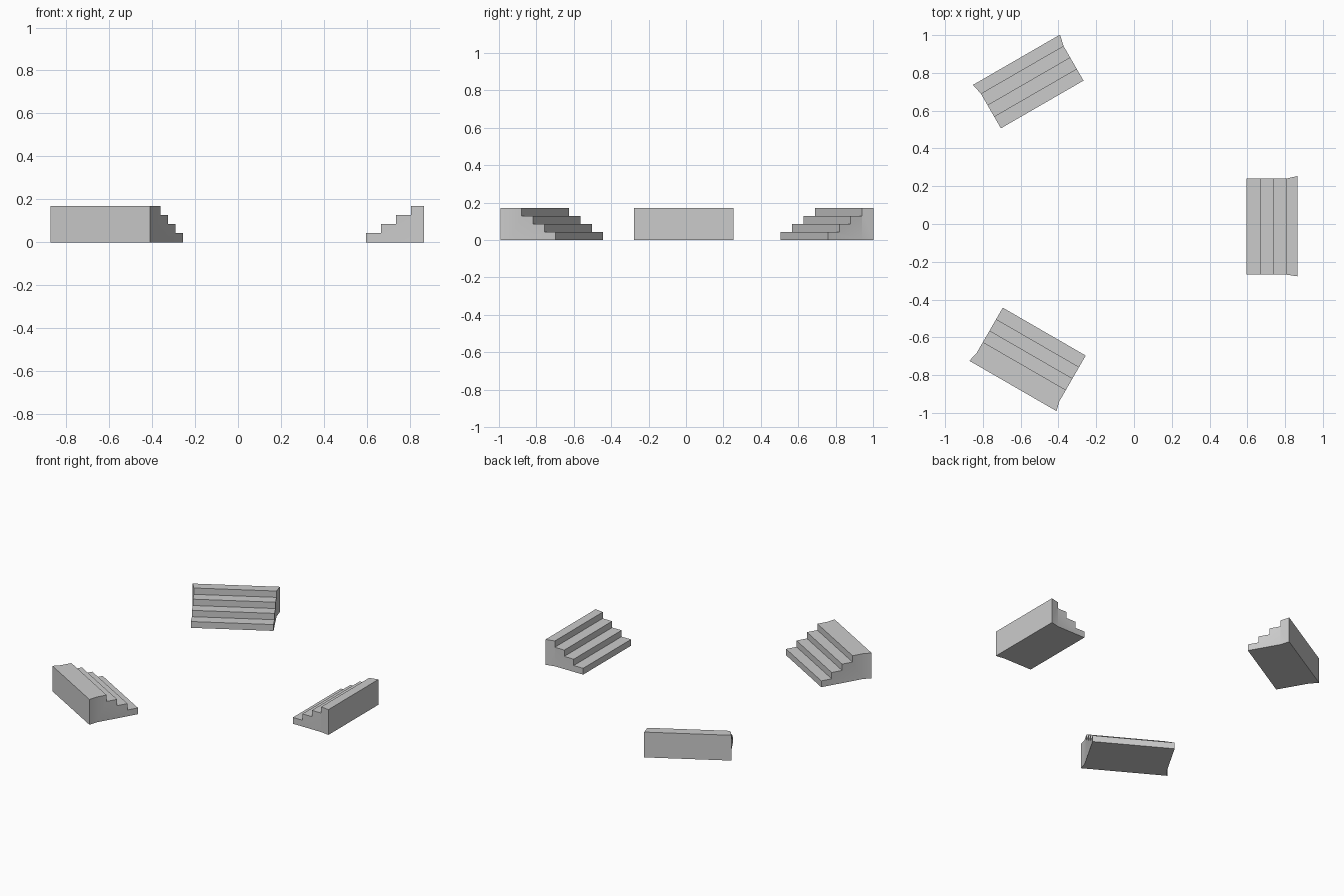
import bpy
import bmesh
from math import radians
from mathutils import Matrix

if "Cube" in bpy.data.objects:
    bpy.data.objects.remove(bpy.data.objects["Cube"])

RISE = 0.0425   # height of one step
TREAD = 0.07    # depth of one step


def make_stairs(name, angle, r0, flare, back, t0, t1, b0, b1):
    """Four-step block climbing outward from r0; ends flare from b-lines at the back."""
    # side profile (r, z), ending at the start of the flared rear strip
    prof = [(r0, 0)]
    for i in range(4):
        prof += [(r0 + i * TREAD, i * RISE), (r0 + i * TREAD, (i + 1) * RISE)] if i else [(r0, RISE)]
    has_ledge = flare > r0 + 3 * TREAD + 0.01
    if has_ledge:
        prof.append((flare, 4 * RISE))
    prof.append((prof[-1][0], 0))

    bm = bmesh.new()
    near = [bm.verts.new((r, t0, z)) for r, z in prof]
    far = [bm.verts.new((r, t1, z)) for r, z in prof]
    rear_near = [bm.verts.new((back, b0, z)) for z in (4 * RISE, 0)]
    rear_far = [bm.verts.new((back, b1, z)) for z in (4 * RISE, 0)]

    # stepped top, bottom and the inner parts of both ends
    n = len(prof)
    for i in range(n):
        j = (i + 1) % n
        if i != n - 2:          # leave open where the rear strip joins
            bm.faces.new((near[i], near[j], far[j], far[i]))
    bm.faces.new(near)
    bm.faces.new(far)

    # flared rear strip: top, ends, bottom and back wall
    if has_ledge:
        top_n, top_f = near[-2], far[-2]
        low_n, low_f = near[-1], far[-1]
    else:
        top_n, top_f = near[-2], far[-2]
        low_n, low_f = near[-1], far[-1]
    bm.faces.new((top_n, rear_near[0], rear_far[0], top_f))
    bm.faces.new((low_n, rear_near[1], rear_far[1], low_f))
    bm.faces.new((top_n, low_n, rear_near[1], rear_near[0]))
    bm.faces.new((top_f, low_f, rear_far[1], rear_far[0]))
    bm.faces.new((rear_near[0], rear_near[1], rear_far[1], rear_far[0]))

    bmesh.ops.recalc_face_normals(bm, faces=bm.faces)
    bm.transform(Matrix.Rotation(radians(angle), 4, 'Z'))
    mesh = bpy.data.meshes.new(name)
    bm.to_mesh(mesh)
    bm.free()
    obj = bpy.data.objects.new(name, mesh)
    bpy.context.collection.objects.link(obj)
    bpy.ops.object.select_all(action='DESELECT')
    obj.select_set(True)
    bpy.context.view_layer.objects.active = obj
    bpy.ops.object.shade_smooth_by_angle(angle=radians(30))
    return obj


# three staircases around the centre
make_stairs("stairs_right", 0, 0.596, 0.806, 0.865, -0.268, 0.24, -0.277, 0.254)
make_stairs("stairs_back_left", 120, 0.791, 1.003, 1.064, -0.148, 0.357, -0.162, 0.37)
make_stairs("stairs_front_left", 240, 0.731, 1.01, 1.063, -0.380, 0.127, -0.393, 0.14)
